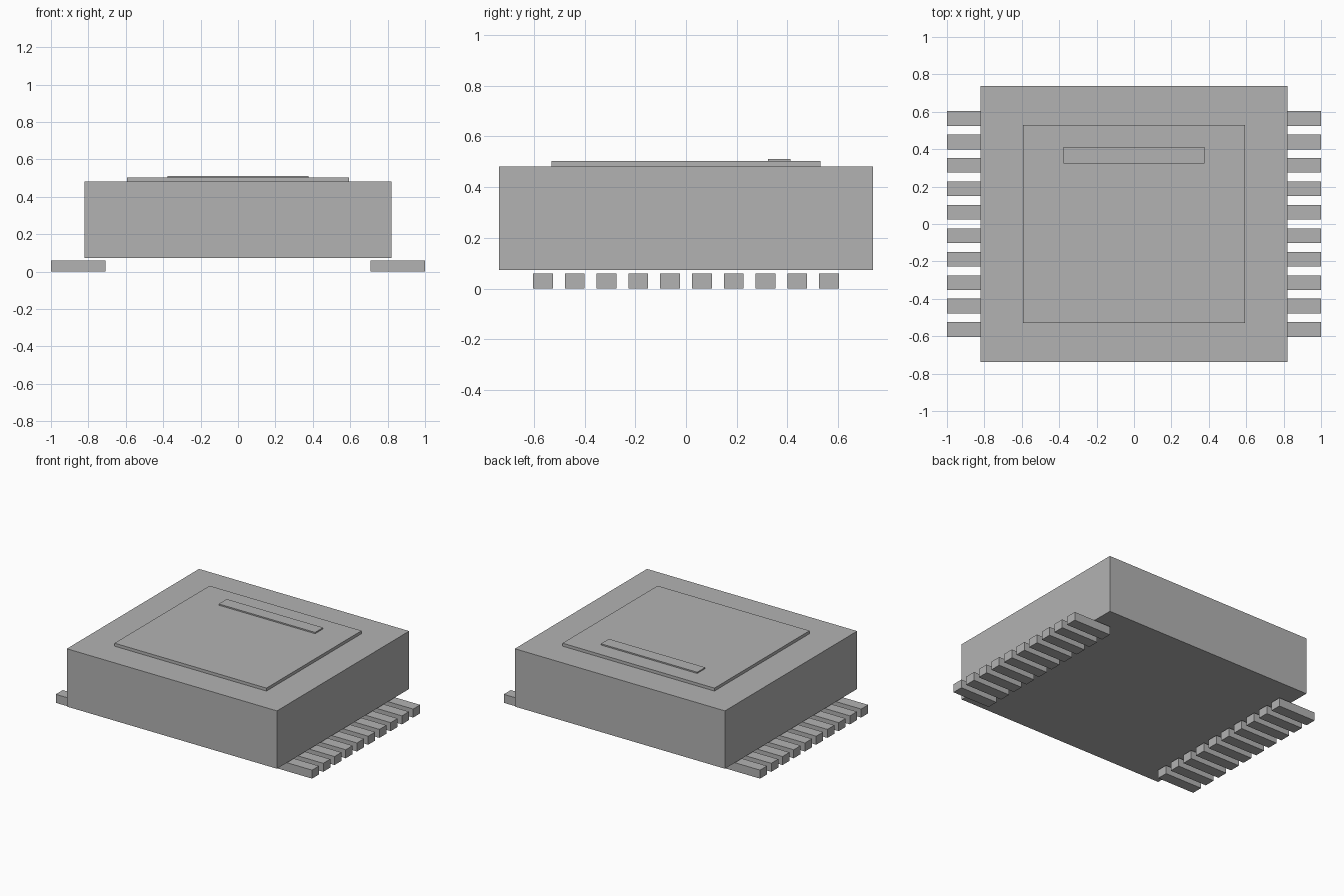
import bpy

# Remove the default cube
old = bpy.data.objects.get("Cube")
if old:
    bpy.data.objects.remove(old, do_unlink=True)

# Single neutral finish
grey = bpy.data.materials.new("neutral grey")
grey.use_nodes = True
colour = (0.45, 0.45, 0.45, 1)
grey.diffuse_color = colour
grey.node_tree.nodes["Principled BSDF"].inputs["Base Color"].default_value = colour


def box(name, x, y, z):
    """Box spanning the given (low, high) range on each axis."""
    spans = (x, y, z)
    bpy.ops.mesh.primitive_cube_add(size=1, location=[(a + b) / 2 for a, b in spans])
    ob = bpy.context.object
    ob.name = ob.data.name = name
    ob.scale = [b - a for a, b in spans]
    bpy.ops.object.transform_apply(location=False, rotation=False, scale=True)
    ob.data.materials.append(grey)
    return ob


# Chip body, raised lid and marking bar on the lid
box("package_body", (-0.82, 0.82), (-0.737, 0.737), (0.073, 0.481))
box("top_lid", (-0.593, 0.593), (-0.53, 0.53), (0.481, 0.502))
box("marking_bar", (-0.376, 0.376), (0.323, 0.412), (0.502, 0.511))

# Rows of flat contact pins, one row along each side
pins, pitch, half = 10, 0.1253, 0.039
for side, x in (("left", (0.708, 1.0)), ("right", (-1.0, -0.708))):
    for i in range(pins):
        y = (i - (pins - 1) / 2) * pitch
        box(f"{side}_pin_{i + 1}", x, (y - half, y + half), (0, 0.06))
